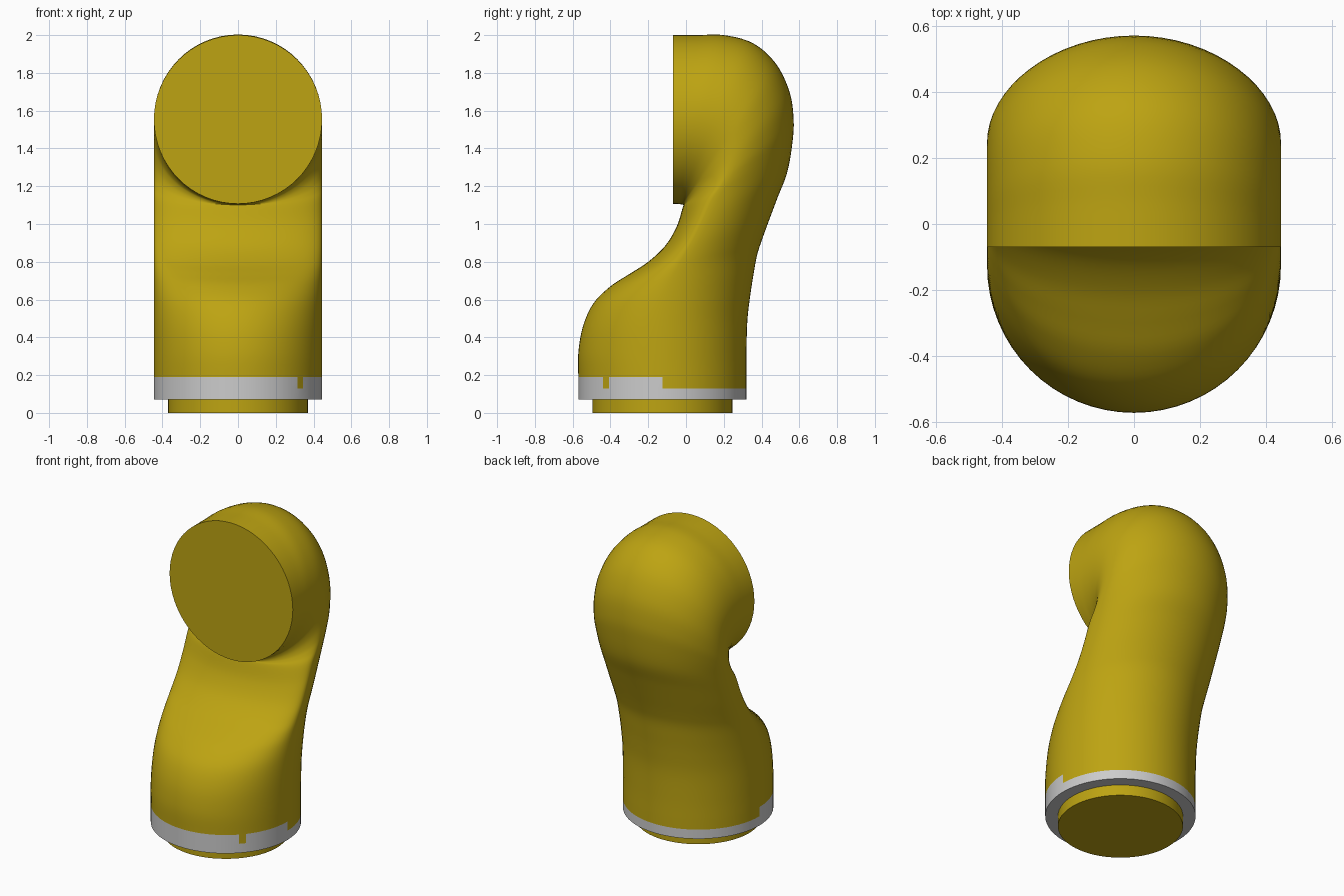
import bpy, bmesh, math
from mathutils import Vector

if "Cube" in bpy.data.objects:
    bpy.data.objects.remove(bpy.data.objects["Cube"])

SEG, R, CY = 64, 0.445, -0.125   # 64 sides, tube radius, base centre in y


def material(name, rgb):
    m = bpy.data.materials.new(name)
    m.diffuse_color = (*rgb, 1)
    m.use_nodes = True
    m.node_tree.nodes["Principled BSDF"].inputs["Base Color"].default_value = m.diffuse_color
    return m


yellow = material("yellow", (0.51, 0.37, 0.006))
grey = material("grey", (0.55, 0.55, 0.55))


def finish(name, bm, mat):
    bmesh.ops.delete(bm, geom=[v for v in bm.verts if not v.link_faces], context='VERTS')
    bmesh.ops.recalc_face_normals(bm, faces=bm.faces)
    me = bpy.data.meshes.new(name)
    bm.to_mesh(me)
    bm.free()
    ob = bpy.data.objects.new(name, me)
    bpy.context.collection.objects.link(ob)
    me.materials.append(mat)
    bpy.ops.object.select_all(action='DESELECT')
    ob.select_set(True)
    bpy.context.view_layer.objects.active = ob
    bpy.ops.object.shade_smooth_by_angle(angle=math.radians(40))
    return ob


def ring(bm, s, rx=R):
    """Section from front to back point; the back half stays nearly round, the front flattens."""
    f, b = Vector((0, s[0], s[1])), Vector((0, s[2], s[3]))
    half = (b - f).length / 2
    axis = (b - f).normalized()
    shift = 0.8 * max(rx - half, 0)
    mid = (f + b) / 2 - axis * shift
    verts = []
    for i in range(SEG):
        a = 2 * math.pi * i / SEG
        depth = half + shift if math.sin(a) > 0 else half - shift
        verts.append(bm.verts.new(mid + axis * depth * math.sin(a)
                                  + Vector((rx * math.cos(a), 0, 0))))
    return verts


def bridge(bm, lo, hi, keep=lambda i: True):
    for i in range(SEG):
        if keep(i):
            j = (i + 1) % SEG
            bm.faces.new((lo[i], lo[j], hi[j], hi[i]))


def catmull(p, n=5):
    out = []
    p = [Vector(q) for q in p]
    for k in range(len(p) - 1):
        a, b, c, d = p[max(k - 1, 0)], p[k], p[k + 1], p[min(k + 2, len(p) - 1)]
        for t in (m / n for m in range(n)):
            out.append(0.5 * (2 * b + (c - a) * t + (2 * a - 5 * b + 4 * c - d) * t * t
                              + (3 * b - a - 3 * c + d) * t ** 3))
    return out + [p[-1]]


def level(z, r=R):
    return (CY - r, z, CY + r, z)


# Band is tall around the front half, with one notch on the right
NOTCH = SEG - 8


def tall(i):
    return i >= SEG // 2 and i != NOTCH


# Side profile: front y, z and back y, z of each section
sections = [
    (-.57, .19, .32, .19), (-.57, .32, .32, .32), (-.545, .46, .325, .49),
    (-.49, .58, .34, .62), (-.40, .67, .357, .73), (-.30, .735, .375, .83),
    (-.20, .80, .40, .91), (-.11, .885, .44, 1.02), (-.05, .985, .485, 1.14),
    (-.018, 1.085, .535, 1.27), (-.013, 1.10, .562, 1.42), (-.014, 1.101, .57, 1.55),
    (-.017, 1.102, .548, 1.70), (-.021, 1.103, .475, 1.85), (-.026, 1.104, .355, 1.957),
    (-.035, 1.105, .20, 2.0), (-.05, 1.106, .06, 2.0), (-.07, 1.107, -.07, 2.0)]

# Bent tube body with flat round face
bm = bmesh.new()
rings = [ring(bm, level(.13))] + [ring(bm, s) for s in catmull(sections)]
bridge(bm, rings[0], rings[1], lambda i: not tall(i))
for lo, hi in zip(rings[1:], rings[2:]):
    bridge(bm, lo, hi)
bm.faces.new(rings[-1])
finish("bent_body", bm, yellow)

# Grey band around the foot, stepped along its top edge
bm = bmesh.new()
inner, low, mid, top = (ring(bm, level(.07, .36), .36), ring(bm, level(.07)),
                        ring(bm, level(.13)), ring(bm, level(.19)))
bridge(bm, inner, low)
bridge(bm, low, mid)
bridge(bm, mid, top, tall)
finish("base_band", bm, grey)

# Narrower plug under the band
bm = bmesh.new()
lo, hi = ring(bm, level(0, .37), .37), ring(bm, level(.08, .37), .37)
bridge(bm, lo, hi)
bm.faces.new(lo)
bm.faces.new(hi)
finish("base_plug", bm, yellow)
